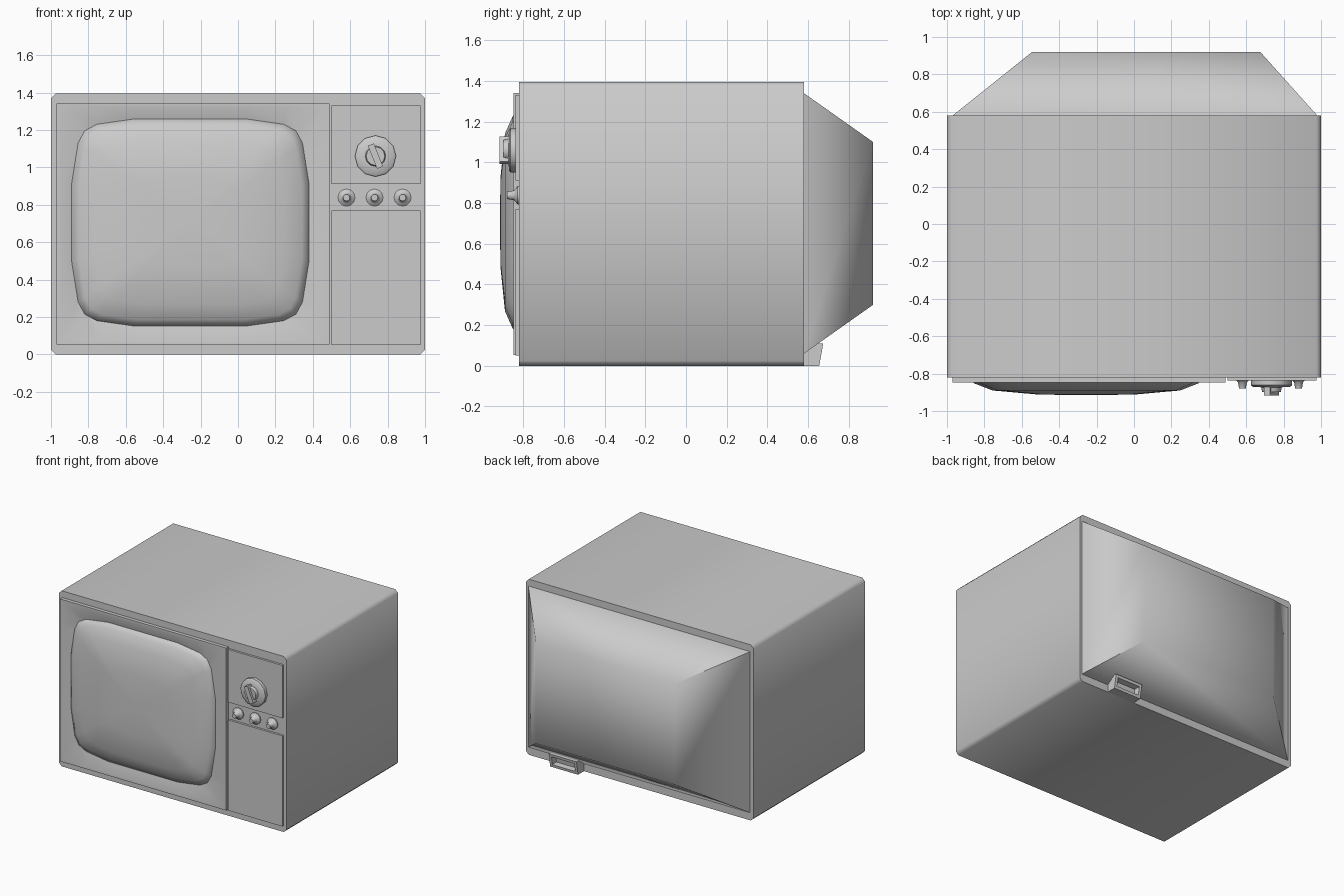
import bpy, bmesh, math

if "Cube" in bpy.data.objects:
    bpy.data.objects.remove(bpy.data.objects["Cube"])


def loft(name, rings, caps=True, cyclic=False, angle=40):
    """Skin a list of equal-length point rings into a mesh object."""
    bm = bmesh.new()
    loops = [[bm.verts.new(p) for p in r] for r in rings]
    pairs = list(zip(loops, loops[1:]))
    if cyclic:
        pairs.append((loops[-1], loops[0]))
    for a, b in pairs:
        n = len(a)
        for i in range(n):
            j = (i + 1) % n
            bm.faces.new((a[i], a[j], b[j], b[i]))
    if caps:
        bm.faces.new(loops[0])
        bm.faces.new(loops[-1])
    bmesh.ops.recalc_face_normals(bm, faces=bm.faces)
    me = bpy.data.meshes.new(name)
    bm.to_mesh(me)
    bm.free()
    ob = bpy.data.objects.new(name, me)
    bpy.context.collection.objects.link(ob)
    bpy.ops.object.select_all(action='DESELECT')
    ob.select_set(True)
    bpy.context.view_layer.objects.active = ob
    bpy.ops.object.shade_smooth_by_angle(angle=math.radians(angle))
    return ob


def rect(x0, x1, z0, z1, y, c=0.0):
    """Rectangle in the xz plane, with chamfered corners if c is given."""
    if not c:
        return [(x0, y, z0), (x1, y, z0), (x1, y, z1), (x0, y, z1)]
    return [(x0 + c, y, z0), (x1 - c, y, z0), (x1, y, z0 + c), (x1, y, z1 - c),
            (x1 - c, y, z1), (x0 + c, y, z1), (x0, y, z1 - c), (x0, y, z0 + c)]


def mirrored(quarter, cx, cz, y):
    """Full outline from one quadrant, listed from the top towards the side."""
    q = quarter
    pts = (q + [(x, -z) for x, z in q[::-1]]
           + [(-x, -z) for x, z in q] + [(-x, z) for x, z in q[::-1]])
    return [(cx + x, y, cz + z) for x, z in pts]


def turned(name, cx, cz, profile, n=12):
    """Knob turned around a y axis; the profile is (radius, y)."""
    return loft(name, [[(cx + r * math.cos(2 * math.pi * i / n), y,
                         cz + r * math.sin(2 * math.pi * i / n))
                        for i in range(n)] for r, y in profile])


# Cabinet shell and tapered back housing
loft("cabinet", [rect(-1, 1, 0, 1.395, -0.82, 0.025),
                 rect(-1, 1, 0, 1.395, 0.58, 0.025)], angle=60)
loft("back_housing", [rect(-0.97, 0.98, 0.06, 1.34, 0.57),
                      rect(-0.97, 0.98, 0.06, 1.34, 0.58),
                      rect(-0.545, 0.675, 0.3, 1.1, 0.92)], angle=58)

# Screen surround, sloping inwards from a thin rim to the glass
glass = [(0.305, 0.553), (0.5, 0.525), (0.565, 0.49), (0.6, 0.425), (0.635, 0.205)]


def surround(w, h, y):
    return mirrored([(0.305, h), (0.5, h), (w, h), (w, 0.425), (w, 0.205)],
                    -0.24, 0.697, y)


loft("screen_surround", [surround(0.73, 0.645, -0.815), surround(0.73, 0.645, -0.848),
                         surround(0.71, 0.625, -0.848),
                         mirrored(glass, -0.255, 0.705, -0.828)],
     caps=False, cyclic=True, angle=30)

# Bulging glass
loft("screen", [mirrored([(x * s, z * s) for x, z in glass], -0.255, 0.705, y)
                for s, y in ((1, -0.822), (1, -0.828), (0.94, -0.853), (0.79, -0.89),
                             (0.42, -0.911), (0.1, -0.915))], angle=60)

# Control panels
for name, z0, z1 in (("upper_panel", 0.91, 1.33), ("lower_panel", 0.05, 0.77)):
    loft(name, [rect(0.5, 0.975, z0, z1, -0.815), rect(0.5, 0.975, z0, z1, -0.837)])

# Channel dial with a tilted grip
turned("dial", 0.735, 1.06, [(0.11, -0.83), (0.11, -0.862), (0.1, -0.87), (0.055, -0.873),
                             (0.05, -0.898)])
t = math.radians(22)
grip = [(-0.017, -0.066), (0.017, -0.066), (0.017, 0.066), (-0.017, 0.066)]
loft("dial_grip", [[(0.735 + x * math.cos(t) - z * math.sin(t), y,
                     1.06 + x * math.sin(t) + z * math.cos(t)) for x, z in grip]
                   for y in (-0.872, -0.917)])

# Row of small knobs
for i in range(3):
    turned(f"small_knob_{i + 1}", 0.58 + 0.15 * i, 0.838,
           [(0.046, -0.815), (0.046, -0.828), (0.03, -0.84), (0.024, -0.845), (0.018, -0.88)])


# Power socket at the lower back, with a recessed slanted face
def slanted(inset, y0):
    return [(x, y0 + 0.18 * z, z) for x, y, z in
            rect(0.49 + inset, 0.735 - inset, inset, 0.11 - inset, 0)]


loft("power_socket", [rect(0.49, 0.735, 0.0, 0.11, 0.57), slanted(0, 0.655),
                      slanted(0.022, 0.655), slanted(0.027, 0.61)])
